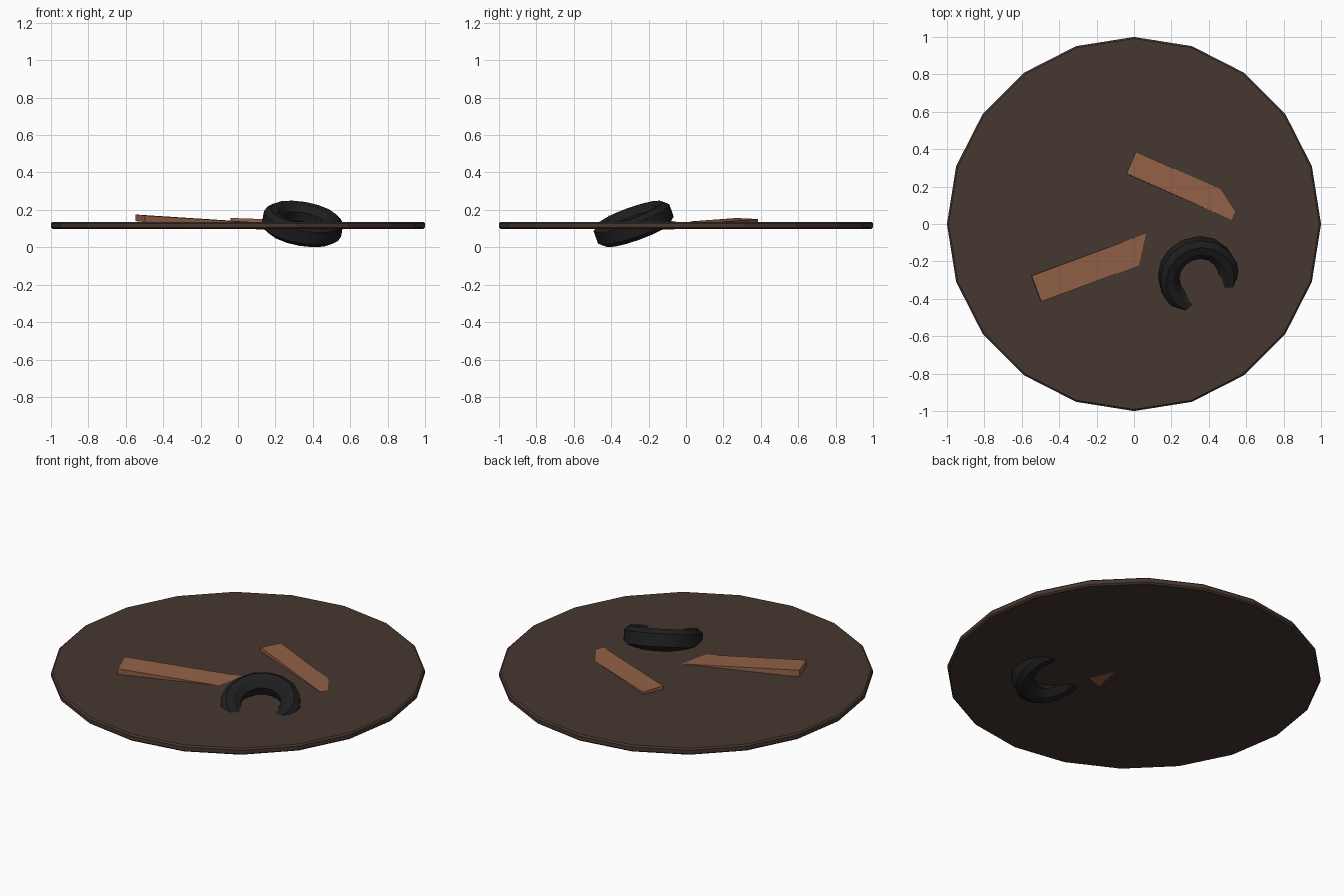
import bpy, bmesh, math
from mathutils import Matrix, Vector

if "Cube" in bpy.data.objects:
    bpy.data.objects.remove(bpy.data.objects["Cube"], do_unlink=True)


def material(name, rgb):
    m = bpy.data.materials.new(name)
    m.use_nodes = True
    m.diffuse_color = (*rgb, 1)
    bsdf = next(n for n in m.node_tree.nodes if n.type == 'BSDF_PRINCIPLED')
    bsdf.inputs["Base Color"].default_value = (*rgb, 1)
    bsdf.inputs["Roughness"].default_value = 0.9
    return m


def add_object(name, bm, mat, matrix):
    bmesh.ops.recalc_face_normals(bm, faces=bm.faces)
    mesh = bpy.data.meshes.new(name)
    bm.to_mesh(mesh)
    bm.free()
    mesh.materials.append(mat)
    ob = bpy.data.objects.new(name, mesh)
    ob.matrix_world = matrix
    bpy.context.collection.objects.link(ob)
    return ob


def ring_solid(profile, sides, closed):
    """Revolve a (radius, height) profile; an open profile gets end caps."""
    bm = bmesh.new()
    rings = []
    for r, z in profile:
        rings.append([bm.verts.new((r * math.cos(t), r * math.sin(t), z))
                      for t in (2 * math.pi * i / sides for i in range(sides))])
    pairs = list(zip(rings, rings[1:]))
    if closed:
        pairs.append((rings[-1], rings[0]))
    else:
        bm.faces.new(rings[0])
        bm.faces.new(rings[-1])
    for a, b in pairs:
        for i in range(sides):
            j = (i + 1) % sides
            bm.faces.new((a[i], a[j], b[j], b[i]))
    return bm


def plank(name, top_centre, heading, slope, roll, length, width):
    """Box whose top face passes through top_centre; slope and roll are rises."""
    c, s = math.cos(heading), math.sin(heading)
    u = Vector((c, s, slope)).normalized()
    n = u.cross(Vector((-s, c, roll))).normalized()
    v = n.cross(u)
    thick = 0.035
    bm = bmesh.new()
    bmesh.ops.create_cube(bm, size=1)
    bmesh.ops.scale(bm, vec=(length, width, thick), verts=bm.verts)
    rot = Matrix((u, v, n)).transposed().to_4x4()
    centre = Vector(top_centre) - n * thick / 2
    return add_object(name, bm, wood, Matrix.Translation(centre) @ rot)


dirt = material("dark brown dirt", (0.061, 0.038, 0.030))
wood = material("weathered wood", (0.290, 0.120, 0.064))
rubber = material("black rubber", (0.013, 0.013, 0.014))

# Ground disc with softened rim
disc = [(0.991, 0.098), (1, 0.106), (1, 0.128), (0.991, 0.136)]
add_object("ground_disc", ring_solid(disc, 20, False), dirt, Matrix())

# Half-sunk planks
plank("left_plank", (-0.189, -0.223, 0.151), math.radians(20.3),
      -0.06, 0.0385, 0.71, 0.147)
plank("right_plank", (0.266, 0.204, 0.1445), math.radians(-23.8),
      -0.03, -0.046, 0.614, 0.127)

# Tilted tyre, half buried
half = [(0.108, 0.025), (0.145, 0.055), (0.185, 0.060), (0.215, 0.035)]
section = half + [(r, -z) for r, z in reversed(half)]
normal = Vector((0.18, -0.36, 1))
tilt = Vector((0, 0, 1)).rotation_difference(normal).to_matrix().to_4x4()
tyre = add_object("tyre", ring_solid(section, 16, True), rubber,
                  Matrix.Translation((0.345, -0.28, 0.125)) @ tilt)
bpy.ops.object.select_all(action='DESELECT')
tyre.select_set(True)
bpy.context.view_layer.objects.active = tyre
bpy.ops.object.shade_smooth_by_angle(angle=math.radians(28))
